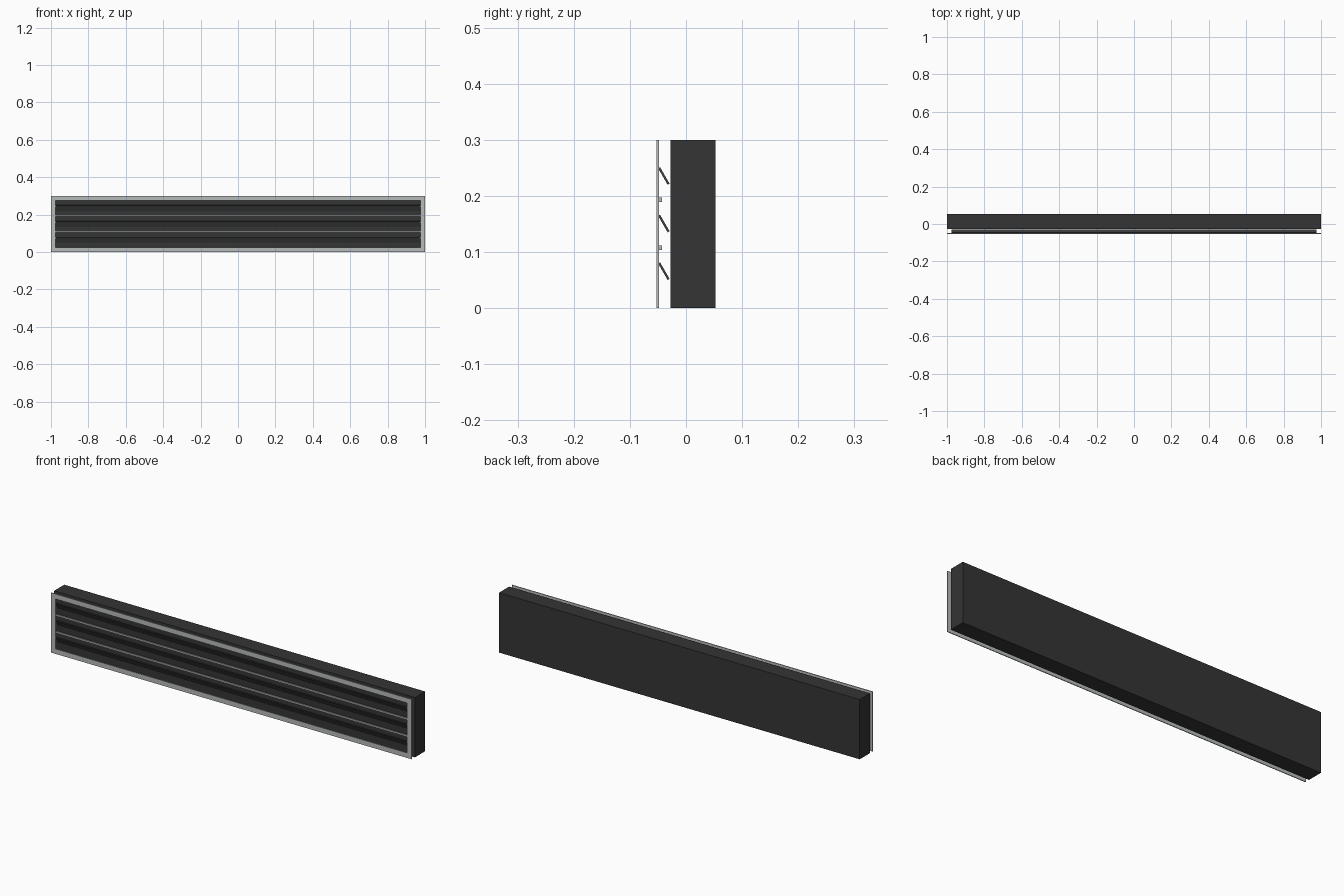
import bpy, math

if "Cube" in bpy.data.objects:
    bpy.data.objects.remove(bpy.data.objects["Cube"])

def material(name, rgb):
    m = bpy.data.materials.new(name)
    m.diffuse_color = (*rgb, 1)
    m.use_nodes = True
    m.node_tree.nodes["Principled BSDF"].inputs["Base Color"].default_value = m.diffuse_color
    return m

metal = material("light grey metal", (0.47, 0.50, 0.49))
dark = material("charcoal housing", (0.035, 0.035, 0.035))
slat_mat = material("dark grey slat", (0.05, 0.053, 0.052))

def box(name, centre, size, mat, tilt=0):
    bpy.ops.mesh.primitive_cube_add(size=1, location=centre, rotation=(tilt, 0, 0))
    o = bpy.context.object
    o.name = name
    o.scale = size
    bpy.ops.object.transform_apply(location=False, rotation=True, scale=True)
    o.data.materials.append(mat)
    return o

# Rear housing
box("housing", (0, 0.0125, 0.15), (2, 0.08, 0.3), dark)

# Flat front frame: outer and inner rectangle bridged, then thickened
def ring(y, hx, z0, z1):
    return [(-hx, y, z0), (hx, y, z0), (hx, y, z1), (-hx, y, z1)]

yf, yb = -0.0525, -0.0485
verts = ring(yf, 1, 0, 0.3) + ring(yf, 0.975, 0.025, 0.275) \
    + ring(yb, 1, 0, 0.3) + ring(yb, 0.975, 0.025, 0.275)
faces = []
for i in range(4):
    j = (i + 1) % 4
    faces += [(i, j, 4 + j, 4 + i), (8 + j, 8 + i, 12 + i, 12 + j),
              (j, i, 8 + i, 8 + j), (4 + i, 4 + j, 12 + j, 12 + i)]
mesh = bpy.data.meshes.new("front_frame")
mesh.from_pydata(verts, [], faces)
mesh.materials.append(metal)
frame = bpy.data.objects.new("front_frame", mesh)
bpy.context.collection.objects.link(frame)

# Divider bars between the slots
for i, z in enumerate((0.108, 0.193)):
    box(f"divider_bar_{i + 1}", (0, -0.0465, z), (1.95, 0.008, 0.008), metal)

# Tilted deflector slats, top edge forward
for i in range(3):
    box(f"deflector_slat_{i + 1}", (0, -0.0395, 0.066 + 0.0848 * i),
        (1.95, 0.004, 0.034), slat_mat, math.radians(30))
